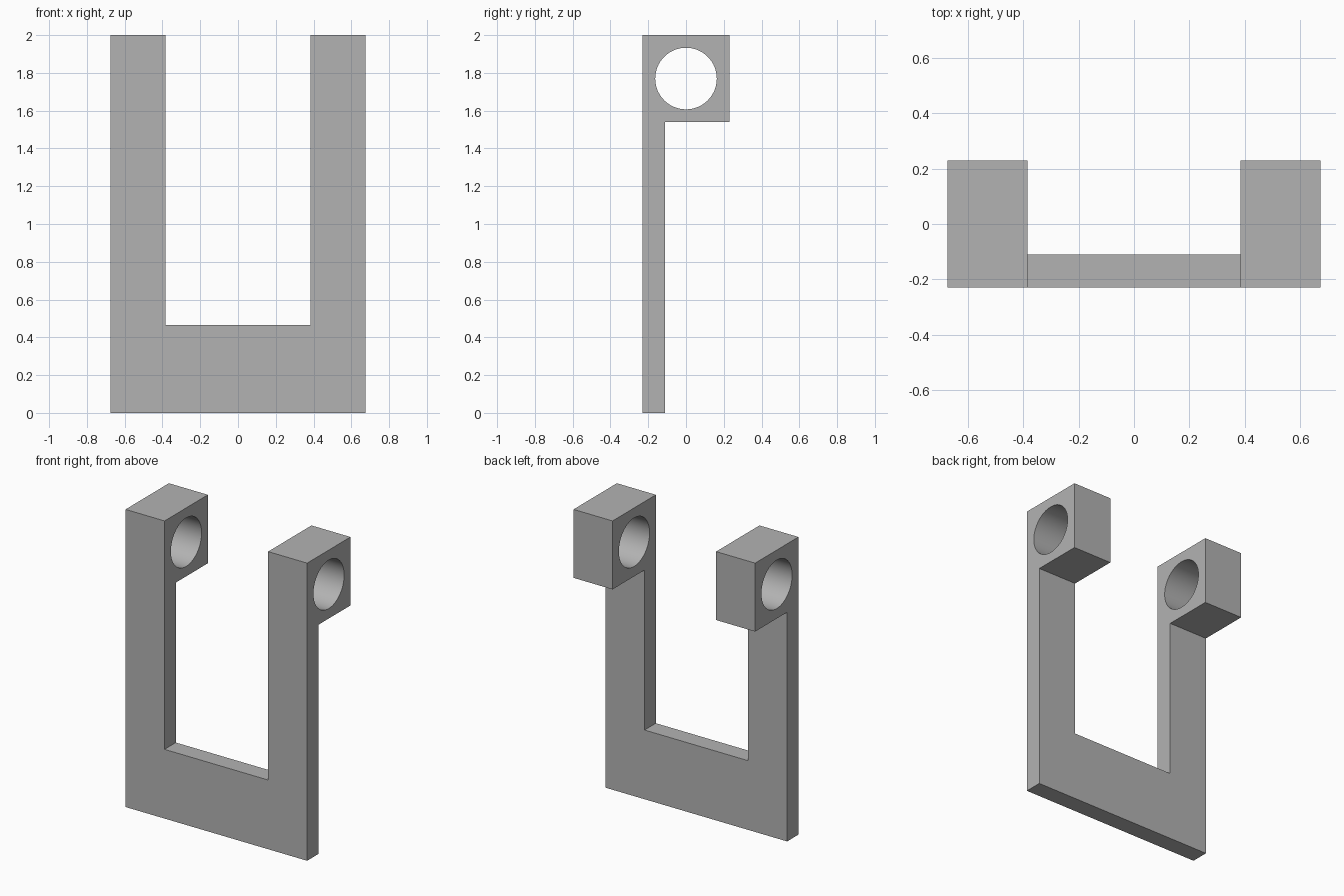
import bpy
import bmesh
from mathutils import Matrix, Vector

cube = bpy.data.objects.get("Cube")
if cube:
    bpy.data.objects.remove(cube, do_unlink=True)

# Main dimensions
HALF_W, INNER = 0.675, 0.385
FRONT, PLATE_BACK, LUG_BACK = -0.23, -0.11, 0.23
TOP, LUG_BOTTOM, BASE_TOP = 2.0, 1.54, 0.465
HOLE_Z, HOLE_R = 1.77, 0.163

grey = bpy.data.materials.new("plain grey")
grey.use_nodes = True
grey.diffuse_color = (0.45, 0.45, 0.45, 1)
grey.node_tree.nodes["Principled BSDF"].inputs["Base Color"].default_value = grey.diffuse_color


def finish(name, bm):
    bmesh.ops.recalc_face_normals(bm, faces=bm.faces[:])
    mesh = bpy.data.meshes.new(name)
    bm.to_mesh(mesh)
    bm.free()
    mesh.materials.append(grey)
    obj = bpy.data.objects.new(name, mesh)
    bpy.context.collection.objects.link(obj)
    return obj


def extrude_profile(name, points, offset):
    bm = bmesh.new()
    face = bm.faces.new([bm.verts.new(p) for p in points])
    result = bmesh.ops.extrude_face_region(bm, geom=[face])
    verts = [g for g in result["geom"] if isinstance(g, bmesh.types.BMVert)]
    bmesh.ops.translate(bm, vec=Vector(offset), verts=verts)
    return finish(name, bm)


def boolean(target, other, operation):
    mod = target.modifiers.new(other.name, "BOOLEAN")
    mod.operation = operation
    mod.solver = "EXACT"
    mod.object = other
    bpy.context.view_layer.objects.active = target
    bpy.ops.object.modifier_apply(modifier=mod.name)
    bpy.data.objects.remove(other, do_unlink=True)


# U-shaped plate
outline = [(-HALF_W, 0), (HALF_W, 0), (HALF_W, TOP), (INNER, TOP),
           (INNER, BASE_TOP), (-INNER, BASE_TOP), (-INNER, TOP), (-HALF_W, TOP)]
bracket = extrude_profile("bracket", [(x, FRONT, z) for x, z in outline],
                          (0, PLATE_BACK - FRONT, 0))

# Bearing lugs at the top of both arms
for name, x in (("right_lug", -HALF_W), ("left_lug", INNER)):
    side = [(FRONT, LUG_BOTTOM), (LUG_BACK, LUG_BOTTOM), (LUG_BACK, TOP), (FRONT, TOP)]
    lug = extrude_profile(name, [(x, y, z) for y, z in side], (HALF_W - INNER, 0, 0))
    boolean(bracket, lug, "UNION")

# Round bore through both lugs
bm = bmesh.new()
bmesh.ops.create_cone(bm, cap_ends=True, segments=64, radius1=HOLE_R, radius2=HOLE_R, depth=2,
                      matrix=Matrix.Translation((0, 0, HOLE_Z)) @ Matrix.Rotation(1.5707963, 4, "Y"))
bore = finish("bore", bm)
bore.hide_render = True
boolean(bracket, bore, "DIFFERENCE")

# Smooth bore walls, sharp edges elsewhere
bpy.ops.object.select_all(action="DESELECT")
bracket.select_set(True)
bpy.context.view_layer.objects.active = bracket
bpy.ops.object.shade_smooth_by_angle(angle=0.5)
